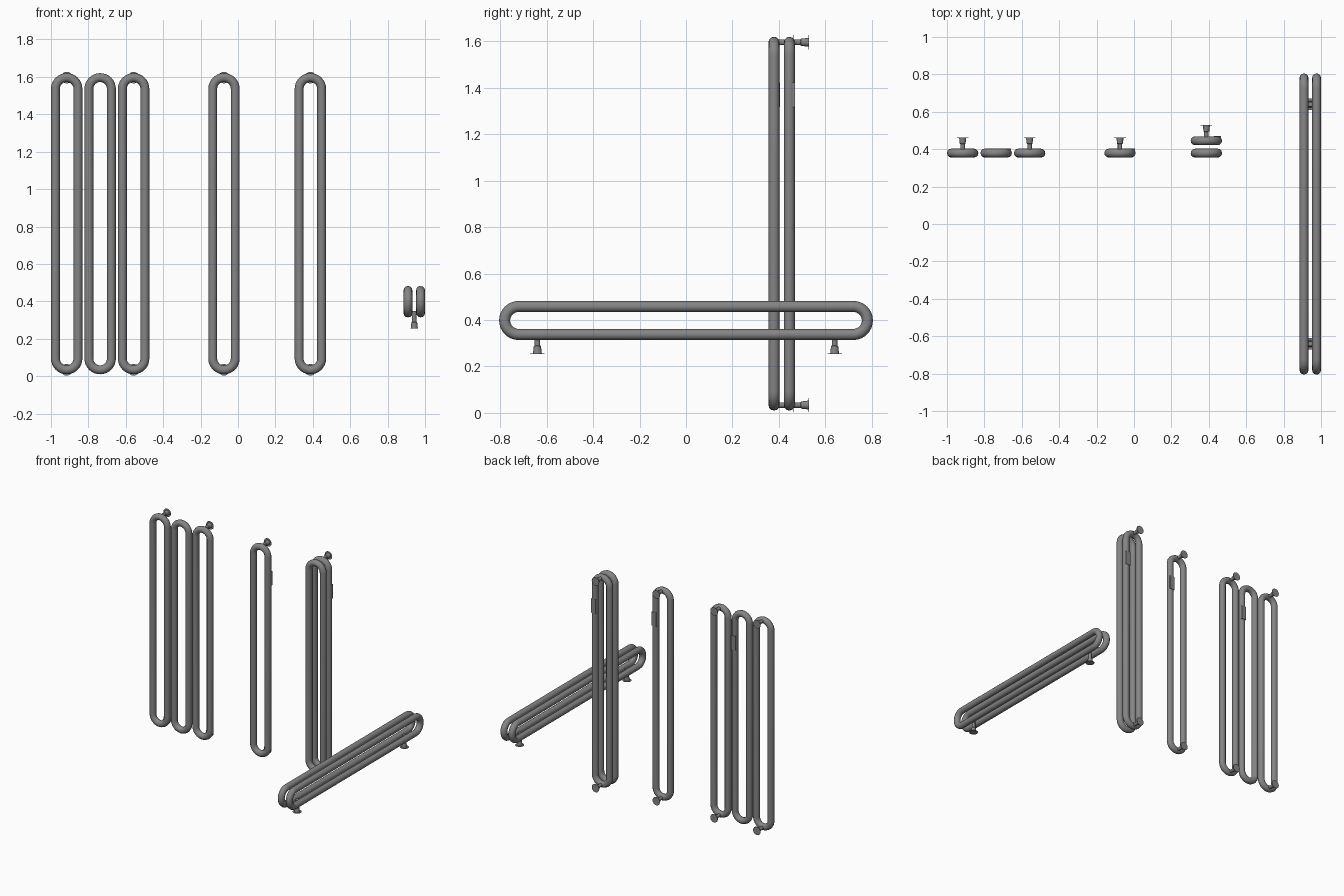
import bpy, bmesh
from math import sin, cos, pi, radians
from mathutils import Matrix, Vector

default = bpy.data.objects.get("Cube")
if default:
    bpy.data.objects.remove(default, do_unlink=True)

GREY = (0.235, 0.235, 0.235, 1)
metal = bpy.data.materials.new("grey metal")
metal.use_nodes = True
metal.diffuse_color = GREY
metal.node_tree.nodes["Principled BSDF"].inputs["Base Color"].default_value = GREY

TUBE = 0.0238            # tube radius
BEND = 0.0602            # bend radius of the tube centre line
LENGTH = 1.61            # overall length of a loop
MID_Z = 0.815            # centre height of the upright loops
FRONT_Y, REAR_Y = 0.379, 0.445
TOP_REACH = LENGTH / 2 - TUBE
POST = 0.06              # distance from the tube to the wall plate


def activate(obj):
    bpy.ops.object.select_all(action='DESELECT')
    obj.select_set(True)
    bpy.context.view_layer.objects.active = obj


def finish(obj, angle=35):
    if not obj.data.materials:
        obj.data.materials.append(metal)
    activate(obj)
    bpy.ops.object.shade_smooth_by_angle(angle=radians(angle))


# Closed tube loop: two straight runs joined by half-circle bends
def loop(name, centre, along, across, steps=16):
    straight = LENGTH / 2 - TUBE - BEND
    path = []
    for side in (1, -1):
        for i in range(steps + 1):
            a = pi * i / steps
            path.append(centre + side * (along * (straight + BEND * sin(a))
                                         + across * BEND * cos(a)))
    curve = bpy.data.curves.new(name, 'CURVE')
    curve.dimensions = '3D'
    curve.bevel_depth = TUBE
    curve.bevel_resolution = 4
    spline = curve.splines.new('POLY')
    spline.points.add(len(path) - 1)
    for point, p in zip(spline.points, path):
        point.co = (*p, 1)
    spline.use_cyclic_u = True
    curve.materials.append(metal)
    obj = bpy.data.objects.new(name, curve)
    bpy.context.collection.objects.link(obj)
    activate(obj)
    bpy.ops.object.convert(target='MESH')
    finish(bpy.context.view_layer.objects.active, 50)


# Turned wall bracket: thin stem, flared collar and thin round plate
def bracket(name, base, direction, root=-0.025):
    profile = [(0, root), (0.012, root), (0.012, 0.024), (0.0155, 0.027),
               (0.019, POST - 0.002), (0.031, POST - 0.002), (0.031, POST), (0, POST)]
    bm = bmesh.new()
    verts = [bm.verts.new((r, 0, h)) for r, h in profile]
    edges = [bm.edges.new(pair) for pair in zip(verts, verts[1:])]
    bmesh.ops.spin(bm, geom=verts + edges, axis=(0, 0, 1), cent=(0, 0, 0),
                   angle=2 * pi, steps=24)
    bmesh.ops.remove_doubles(bm, verts=bm.verts, dist=1e-5)
    bmesh.ops.recalc_face_normals(bm, faces=bm.faces)
    turn = Vector((0, 0, 1)).rotation_difference(direction).to_matrix().to_4x4()
    bm.transform(Matrix.Translation(base) @ turn)
    mesh = bpy.data.meshes.new(name)
    bm.to_mesh(mesh)
    bm.free()
    obj = bpy.data.objects.new(name, mesh)
    bpy.context.collection.objects.link(obj)
    finish(obj)


# Small control box let into the back of the left-hand tube
def control_box(name, x, y):
    bpy.ops.mesh.primitive_cube_add(size=1, location=(x + BEND, y + TUBE - 0.0095, 1.37))
    obj = bpy.context.object
    obj.name = name
    obj.scale = (0.038, 0.021, 0.105)
    bpy.ops.object.transform_apply(location=False, rotation=False, scale=True)
    finish(obj)


X, Y, Z = Vector((1, 0, 0)), Vector((0, 1, 0)), Vector((0, 0, 1))

# Upright loops: name, x, y, has brackets, has control box
uprights = [("triple_right_loop", -0.916, FRONT_Y, True, False),
            ("triple_middle_loop", -0.737, FRONT_Y, False, True),
            ("triple_left_loop", -0.558, FRONT_Y, True, False),
            ("single_loop", -0.075, FRONT_Y, True, True),
            ("double_front_loop", 0.387, FRONT_Y, False, False),
            ("double_rear_loop", 0.387, REAR_Y, True, True)]
for name, x, y, held, control in uprights:
    loop(name, Vector((x, y, MID_Z)), Z, X)
    if held:
        for end, sign in (("top", 1), ("bottom", -1)):
            bracket(f"{name}_{end}_bracket",
                    Vector((x, y + TUBE, MID_Z + sign * TOP_REACH)), Y)
    if control:
        control_box(f"{name}_control_box", x, y)

# Low pair of horizontal loops standing on two feet
PAIR_X, PAIR_Z, HALF_GAP = 0.9425, 0.398, 0.0337
for side, sign in (("left", 1), ("right", -1)):
    loop(f"low_{side}_loop", Vector((PAIR_X + sign * HALF_GAP, 0, PAIR_Z)), Y, Z)
for end, sign in (("back", 1), ("front", -1)):
    bracket(f"low_{end}_foot",
            Vector((PAIR_X, sign * 0.64, PAIR_Z - BEND - TUBE)), -Z, root=-0.034)
